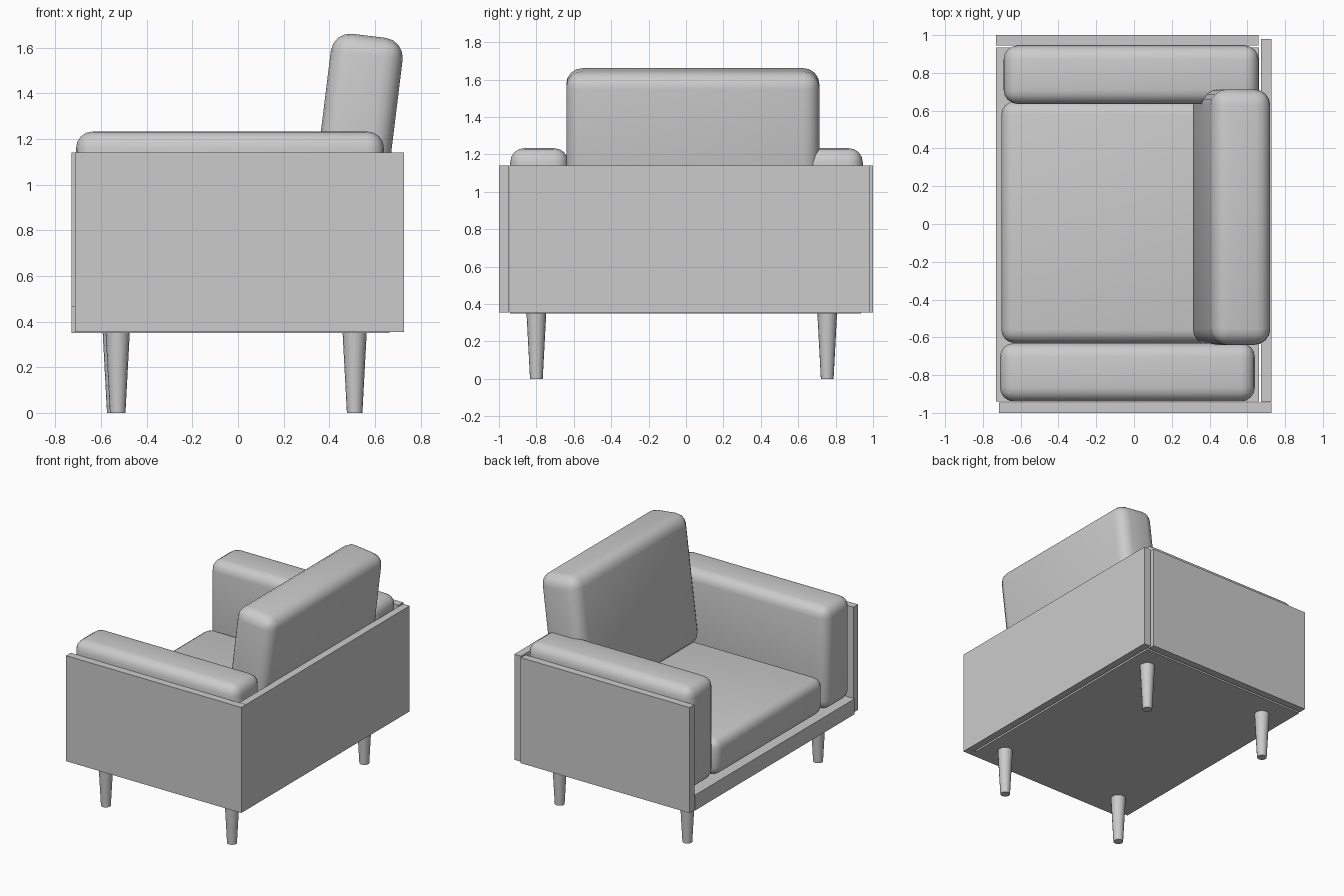
import bpy
import math
from mathutils import Matrix, Vector

if "Cube" in bpy.data.objects:
    bpy.data.objects.remove(bpy.data.objects["Cube"])


def box(name, x, y, z):
    """Box from (min, max) ranges on each axis."""
    c = [(r[0] + r[1]) / 2 for r in (x, y, z)]
    d = [r[1] - r[0] for r in (x, y, z)]
    bpy.ops.mesh.primitive_cube_add(size=1, location=c)
    o = bpy.context.object
    o.name = name
    o.data.transform(Matrix.Diagonal((*d, 1)))
    return o


def cushion(name, x, y, z, radius=0.075):
    """Box with soft rounded edges and smooth shading."""
    o = box(name, x, y, z)
    m = o.modifiers.new("round", 'BEVEL')
    m.width = radius
    m.segments = 4
    bpy.ops.object.modifier_apply(modifier=m.name)
    bpy.ops.object.shade_smooth_by_angle(angle=math.radians(35))
    return o


# Thin wooden shell: two sides, back and base
box("side_panel_near", (-0.715, 0.727), (-1.0, -0.945), (0.355, 1.14))
box("side_panel_far", (-0.73, 0.66), (0.945, 1.0), (0.355, 1.14))
box("back_panel", (0.672, 0.727), (-0.943, 0.98), (0.355, 1.14))
box("base_board", (-0.73, 0.663), (-0.94, 0.935), (0.35, 0.465))

# Arm and seat cushions
cushion("arm_cushion_near", (-0.71, 0.64), (-0.94, -0.63), (0.467, 1.233))
cushion("arm_cushion_far", (-0.69, 0.66), (0.635, 0.945), (0.467, 1.233))
cushion("seat_cushion", (-0.702, 0.65), (-0.63, 0.65), (0.467, 0.74), 0.07)

# Back cushion, leaning backwards around its upper front edge
back = cushion("back_cushion", (0, 0.317), (-0.64, 0.713), (-0.95, 0), 0.085)
pivot = Vector((0.417, 0, 1.671))
back.matrix_world = (Matrix.Translation(pivot)
                     @ Matrix.Rotation(math.radians(7), 4, 'Y')
                     @ back.matrix_world)

# Tapered legs
legs = {"front_leg_near": (-0.527, -0.80), "front_leg_far": (-0.54, 0.755),
        "back_leg_near": (0.511, -0.80), "back_leg_far": (0.511, 0.755)}
for name, (x, y) in legs.items():
    bpy.ops.mesh.primitive_cone_add(vertices=16, radius1=0.034, radius2=0.053,
                                    depth=0.355, location=(x, y, 0.1775))
    bpy.context.object.name = name
    bpy.ops.object.shade_smooth_by_angle(angle=math.radians(35))
